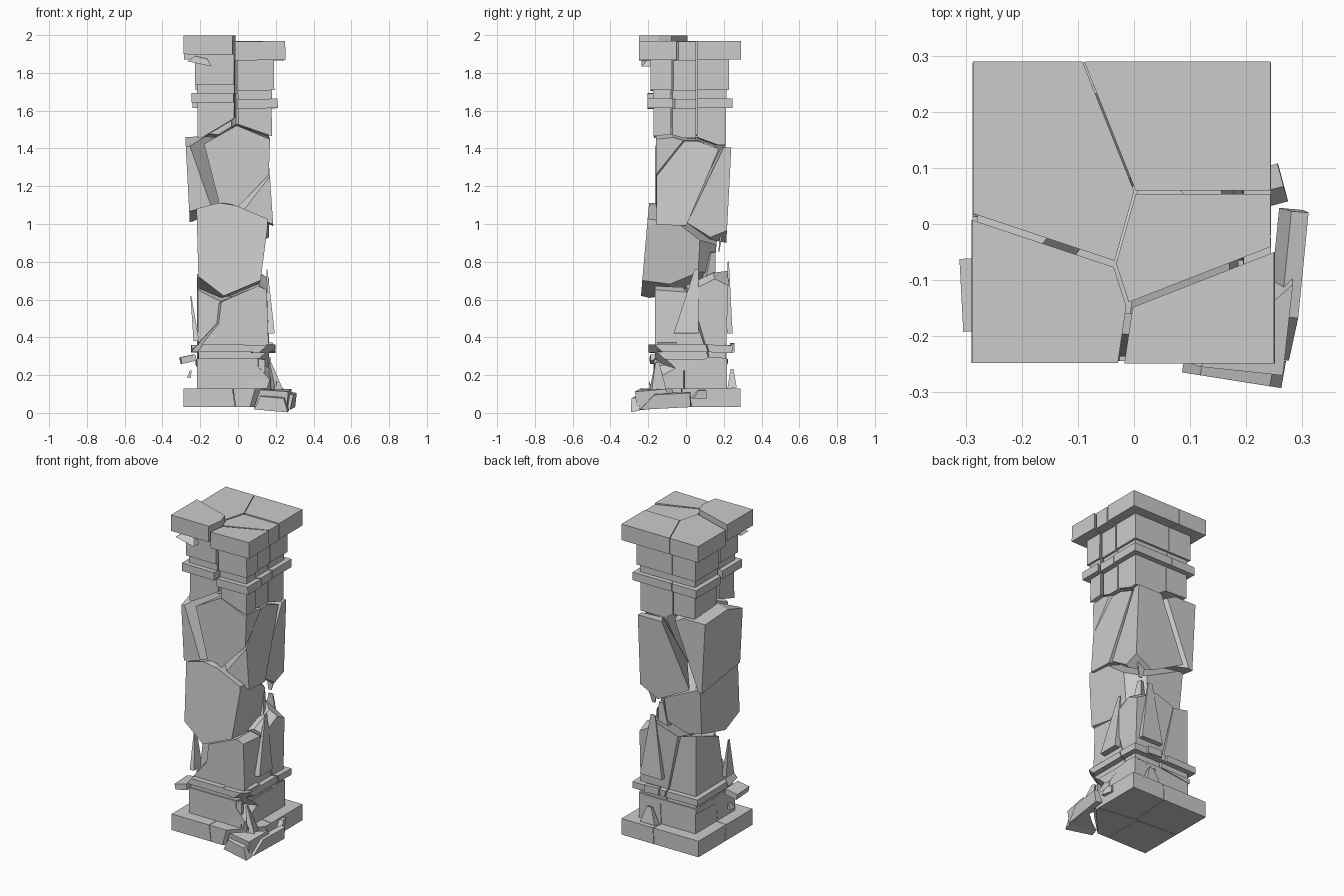
import bpy, bmesh
from math import radians
from mathutils import Vector, Matrix, Euler

if "Cube" in bpy.data.objects:
    bpy.data.objects.remove(bpy.data.objects["Cube"])

CX, CY = -0.022, 0.022          # pillar axis

# (height, half width) profile of the intact square pillar
PROFILE = [(0.03, .266), (0.13, .266), (0.13, .195), (0.295, .195), (0.295, .187),
           (0.33, .187), (0.33, .22), (0.37, .22), (0.37, .187),
           (1.615, .187), (1.615, .22), (1.665, .22), (1.665, .19),
           (1.71, .19), (1.71, .203), (1.87, .203), (1.87, .265), (1.97, .265)]

# fracture cells: name -> seed, shift, tilt in degrees
CAP = {
    "cap_front_left":  ((-.171, -.108, 1.66), (-.004, -.005, .028), (0, 0.4, 0)),
    "cap_back_left":   ((-.121, .042, 1.66), (0, .003, 0), (0, 0, 0)),
    "cap_back_right":  ((.10, .13, 1.66), (0, .003, 0), (0, 0, 0)),
    "cap_right":       ((.10, -.02, 1.66), (.0, 0, -.004), (0, 0, 0)),
    "cap_front_right": ((.153, -.156, 1.66), (.012, -.006, -.002), (0, -1, 0)),
}
SHAFT = {
    "shaft_upper_front": ((.03, -.12, 1.33), (0, .005, -.01), (0, 2, 0)),
    "shaft_left":        ((-.14, .02, 1.28), (-.06, .0, -.01), (0, -3, 0)),
    "shaft_right":       ((.12, -.02, 1.25), (.005, .008, -.02), (0, -4, 0)),
    "shaft_back":        ((.10, .17, 1.17), (.0, .018, -.01), (-3, 0, 0)),
    "shaft_main_block":  ((-.05, -.04, .88), (-.005, -.05, 0), (-5, -1.5, 0)),
    "shaft_lower_front": ((-.04, -.10, .24), (0, .0, -.008), (0, 0, 0)),
    "shaft_lower_right": ((.13, -.05, .42), (-.005, 0, -.01), (0, -2, 0)),
    "shaft_lower_back":  ((.08, .16, .49), (0, .008, -.01), (-2, 0, 0)),
    "shaft_lower_left":  ((-.15, .12, .44), (-.006, .004, -.01), (0, 0, 1)),
}
BASE = {
    "base_front_left":   ((-.13, -.12, .06), (0, 0, 0), (0, 0, 0)),
    "base_back_left":    ((-.11, .14, .10), (0, 0, 0), (0, 0, 0)),
    "base_back_right":   ((.13, .12, .09), (0, 0, 0), (0, 0, 0)),
    "base_front_mid":    ((.09, -.12, .09), (0, 0, 0), (0, 0, 0)),
    "base_corner_chip":  ((.20, -.22, .06), (.02, -.015, -.012), (5, 4, -6)),
}
CELLS = {**CAP, **SHAFT, **BASE}
# chunks that have fallen away
MISSING = [(.28, .32, .84), (.33, -.02, .82), (.27, -.21, .25), (-.36, -.18, .50)]


def finish(bm, name):
    bmesh.ops.recalc_face_normals(bm, faces=bm.faces)
    me = bpy.data.meshes.new(name)
    bm.to_mesh(me)
    bm.free()
    ob = bpy.data.objects.new(name, me)
    bpy.context.collection.objects.link(ob)
    return ob


def pillar():
    """Intact pillar: square rings bridged up the profile."""
    bm = bmesh.new()
    rings = []
    for z, h in PROFILE:
        rings.append([bm.verts.new((CX + sx * h, CY + sy * h, z))
                      for sx, sy in ((-1, -1), (1, -1), (1, 1), (-1, 1))])
    for a, b in zip(rings, rings[1:]):
        for i in range(4):
            j = (i + 1) % 4
            bm.faces.new((a[i], a[j], b[j], b[i]))
    bm.faces.new(rings[0][::-1])
    bm.faces.new(rings[-1])
    return bm


def fracture(name, seed, shift, tilt, seeds):
    """Keep the part of the pillar nearest to this seed, then dislodge it."""
    bm = pillar()
    p = Vector(seed)
    for q in seeds:
        q = Vector(q)
        if (q - p).length < 1e-6 or not bm.verts:
            continue
        n = (q - p).normalized()
        bmesh.ops.bisect_plane(bm, geom=bm.verts[:] + bm.edges[:] + bm.faces[:], dist=1e-5,
                               plane_co=(p + q) / 2 - n * .0015, plane_no=n, clear_outer=True)
        rim = [e for e in bm.edges if e.is_boundary]
        if rim:
            bmesh.ops.holes_fill(bm, edges=rim, sides=0)
    rot = Euler([radians(a) for a in tilt]).to_matrix().to_4x4()
    bm.transform(Matrix.Translation(p + Vector(shift)) @ rot @ Matrix.Translation(-p))
    finish(bm, name)


def shard(name, loc, size, tilt, taper=1.0):
    """Loose splinter: a box whose upper end narrows toward one side."""
    bm = bmesh.new()
    bmesh.ops.create_cube(bm, size=1)
    for v in bm.verts:
        if v.co.z > 0:
            v.co.x *= taper
            v.co.y = .5 - (.5 - v.co.y) * taper
    rot = Euler([radians(a) for a in tilt]).to_matrix().to_4x4()
    bm.transform(Matrix.Translation(loc) @ rot @ Matrix.Diagonal((*size, 1)))
    finish(bm, name)


# main broken pillar
seeds = [c[0] for c in CELLS.values()] + MISSING
for name, (seed, shift, tilt) in CELLS.items():
    fracture(name, seed, shift, tilt, seeds)

# splinters around the shaft
shard("splinter_left", (-.235, -.10, .50), (.03, .08, .24), (0, -7, 0), .15)
shard("splinter_right", (.165, .0, .59), (.035, .13, .34), (0, -4, 0), .15)
shard("splinter_back", (.07, .222, .61), (.15, .03, .38), (3, 0, 0), .2)
shard("splinter_inner", (.07, .10, .68), (.10, .10, .34), (0, 5, 20), .25)
shard("splinter_back_upper", (.10, .195, .97), (.13, .03, .24), (176, 0, 0), .15)
shard("splinter_under_cap", (-.20, -.20, 1.865), (.13, .07, .035), (0, 12, 0), .5)

# fallen pieces around the foot
shard("band_chip_left", (-.265, -.125, .285), (.08, .13, .035), (0, -12, 3))
shard("band_chip_right", (.165, -.10, .35), (.04, .10, .045), (0, 4, 0))
shard("band_chip_back", (.06, .245, .345), (.10, .025, .045), (0, 3, 0))
shard("chip_left", (-.255, -.08, .205), (.02, .05, .04), (0, 15, 0), .4)
shard("corner_block_right", (.275, -.11, .065), (.045, .27, .075), (3, 12, -5), .7)
shard("corner_block_front", (.18, -.262, .05), (.18, .05, .07), (12, 5, -9), .7)
shard("corner_splinter", (.20, -.17, .17), (.05, .10, .19), (8, -14, 20), .2)
shard("corner_wedge", (.11, -.165, .20), (.10, .04, .17), (6, 10, 0), .35)
shard("foot_chip_right", (.25, .07, .10), (.04, .07, .04), (0, 10, 15), .6)
shard("foot_splinter_back", (.08, .235, .18), (.10, .05, .10), (10, 0, 0), .3)
